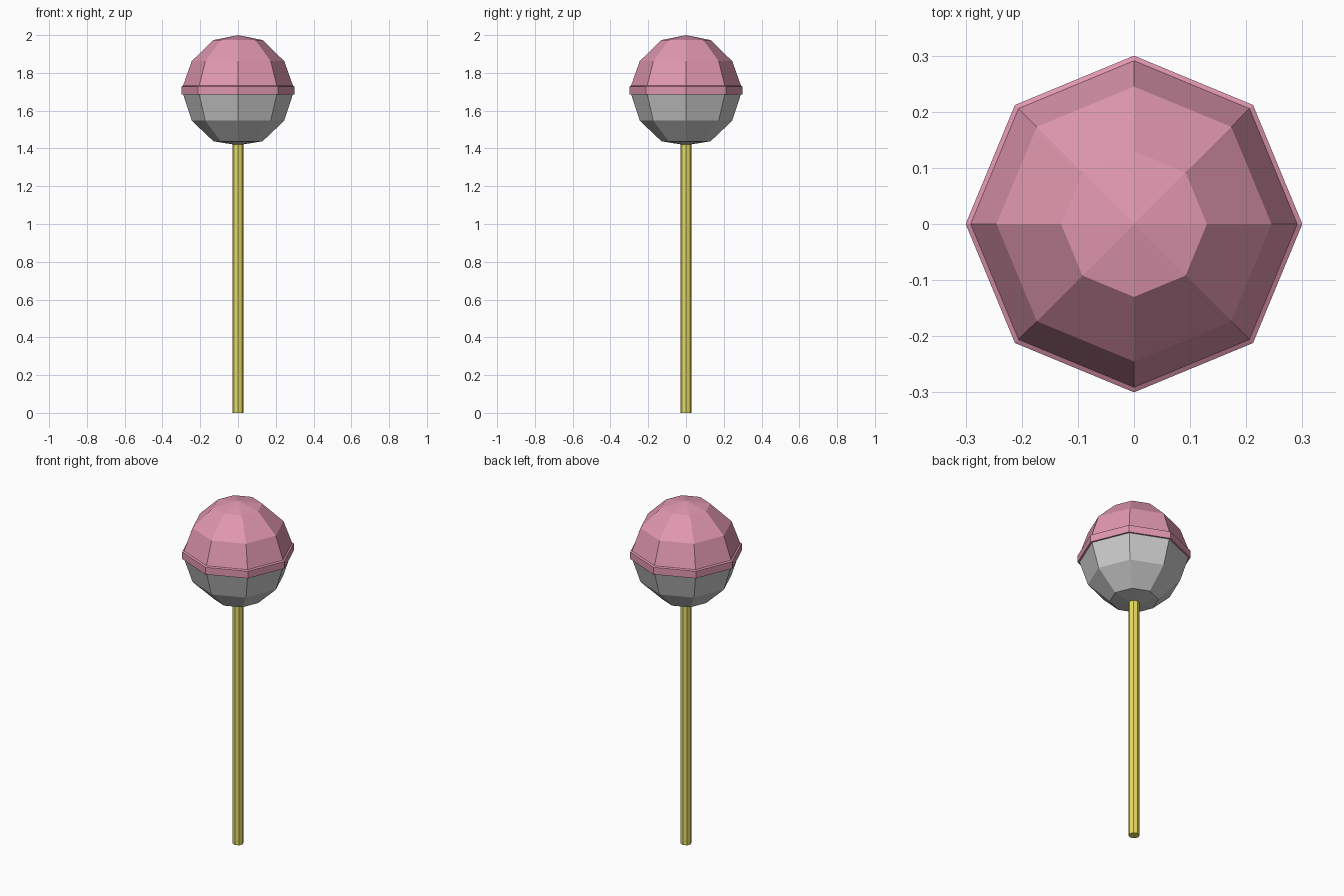
import bpy, bmesh, math

if "Cube" in bpy.data.objects:
    bpy.data.objects.remove(bpy.data.objects["Cube"])

SIDES = 8


def material(name, rgb):
    m = bpy.data.materials.new(name)
    m.diffuse_color = (*rgb, 1)
    m.use_nodes = True
    m.node_tree.nodes["Principled BSDF"].inputs["Base Color"].default_value = m.diffuse_color
    return m


def lathe(name, profile, mat=None):
    """Revolve (radius, z) points, bottom to top, into a faceted solid."""
    bm = bmesh.new()
    rings = []
    for r, z in profile:
        if r == 0:
            rings.append([bm.verts.new((0, 0, z))] * SIDES)
        else:
            rings.append([bm.verts.new((r * math.cos(2 * math.pi * i / SIDES),
                                        r * math.sin(2 * math.pi * i / SIDES), z))
                          for i in range(SIDES)])
    for a, b in zip(rings, rings[1:]):
        for i in range(SIDES):
            j = (i + 1) % SIDES
            bm.faces.new(list(dict.fromkeys((a[i], a[j], b[j], b[i]))))
    bmesh.ops.recalc_face_normals(bm, faces=bm.faces)
    me = bpy.data.meshes.new(name)
    bm.to_mesh(me)
    bm.free()
    ob = bpy.data.objects.new(name, me)
    bpy.context.collection.objects.link(ob)
    if mat:
        me.materials.append(mat)
    return ob


pink = material("pink", (0.75, 0.31, 0.43))
yellow = material("yellow", (0.80, 0.71, 0.12))

# Stick
lathe("stick", [(0, 0), (0.03, 0), (0.03, 1.43), (0, 1.43)], yellow)

# Grey lower half of the ball
lathe("ball_bottom", [(0, 1.417), (0.13, 1.438), (0.245, 1.547),
                      (0.29, 1.685), (0, 1.685)])

# Pink upper half with its protruding rim
lathe("ball_top", [(0, 1.685), (0.3, 1.685), (0.3, 1.727), (0.291, 1.732),
                   (0.245, 1.862), (0.13, 1.974), (0, 2.0)], pink)
